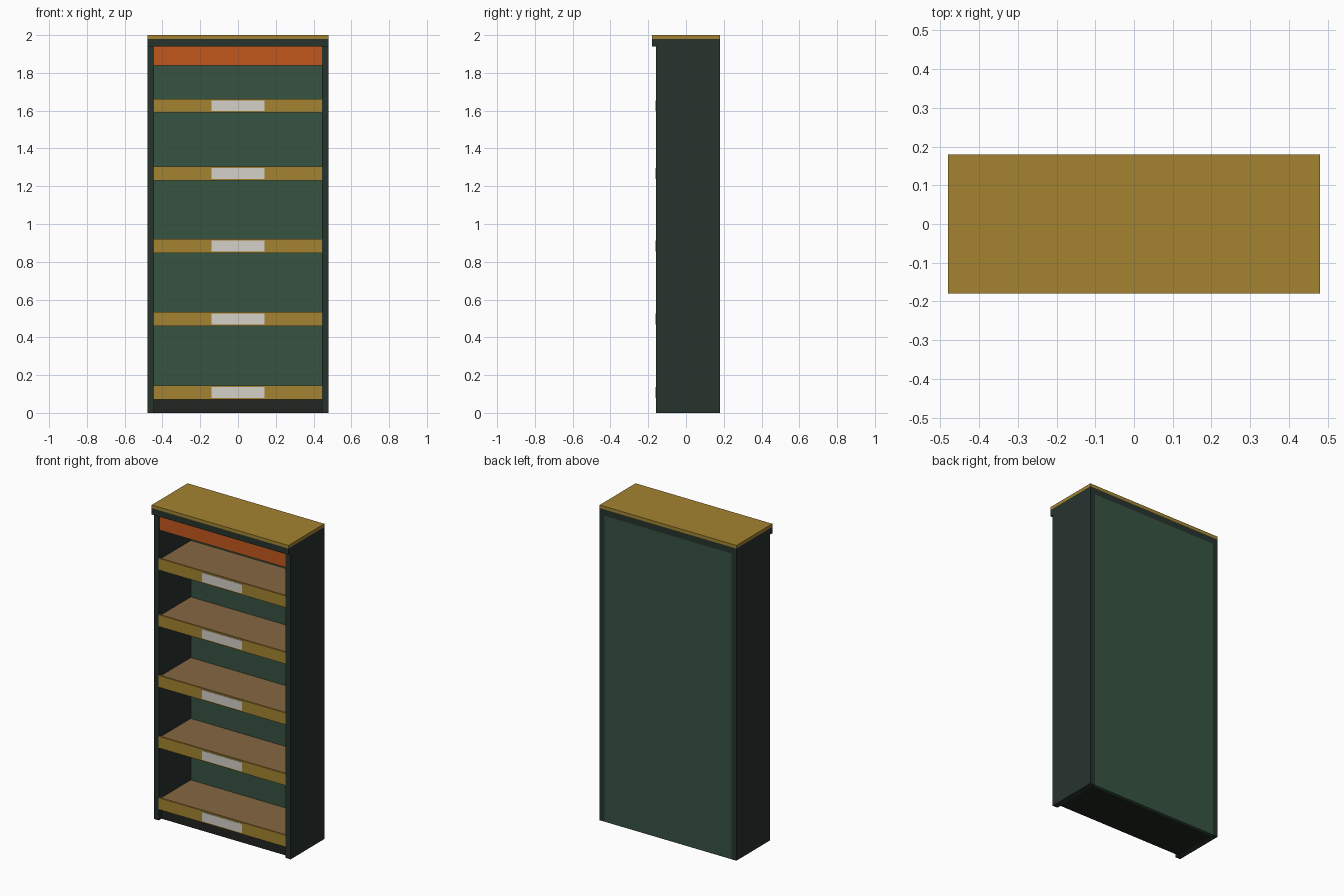
import bpy
import bmesh
from mathutils import Vector

if "Cube" in bpy.data.objects:
    bpy.data.objects.remove(bpy.data.objects["Cube"])


def material(name, rgb):
    m = bpy.data.materials.new(name)
    m.diffuse_color = (*rgb, 1.0)
    m.use_nodes = True
    m.node_tree.nodes["Principled BSDF"].inputs["Base Color"].default_value = m.diffuse_color
    return m


DARK = material("dark_green", (0.020, 0.033, 0.027))
GREEN = material("panel_green", (0.037, 0.087, 0.054))
GOLD = material("ochre_trim", (0.37, 0.23, 0.030))
WOOD = material("shelf_wood", (0.24, 0.135, 0.055))
ORANGE = material("header_orange", (0.55, 0.098, 0.012))
WHITE = material("label_white", (0.66, 0.63, 0.58))
BLACK = material("plinth_dark", (0.015, 0.018, 0.015))


def box(name, x, y, z, mat):
    """Box from (min, max) ranges on each axis."""
    lo, hi = Vector((x[0], y[0], z[0])), Vector((x[1], y[1], z[1]))
    centre = (lo + hi) / 2
    bm = bmesh.new()
    bmesh.ops.create_cube(bm, size=1.0)
    bmesh.ops.scale(bm, vec=hi - lo, verts=bm.verts)
    mesh = bpy.data.meshes.new(name)
    bm.to_mesh(mesh)
    bm.free()
    mesh.materials.append(mat)
    obj = bpy.data.objects.new(name, mesh)
    obj.location = centre
    bpy.context.collection.objects.link(obj)
    return obj


W, INNER = 0.48, 0.445      # outer and inner half widths
INSIDE = (-INNER, INNER)
BACK = 0.18
BACK_FACE = 0.163           # inner face of the back panel

# Carcass: sides, back and recessed plinth
box("left_side", (-W, -INNER), (-0.158, BACK), (0, 1.94), DARK)
box("right_side", (INNER, W), (-0.158, BACK), (0, 1.94), DARK)
box("back_panel", INSIDE, (BACK_FACE, BACK), (0, 1.94), GREEN)
box("plinth", INSIDE, (-0.13, BACK_FACE), (0, 0.07), BLACK)

# Overhanging crown with its top board, and the header strip below
box("crown", (-W, W), (-0.18, BACK), (1.94, 1.98), DARK)
box("top_board", (-W, W), (-0.18, BACK), (1.98, 2.0), GOLD)
box("header_strip", INSIDE, (-0.153, -0.135), (1.84, 1.94), ORANGE)

# Shelves, each with a front lip and a blank label plate
for i, z in enumerate((0.07, 0.46, 0.846, 1.231, 1.589), 1):
    top = z + 0.074
    box(f"shelf_{i}", INSIDE, (-0.148, BACK_FACE), (top - 0.035, top - 0.01), WOOD)
    box(f"shelf_lip_{i}", INSIDE, (-0.16, -0.148), (z, top), GOLD)
    box(f"label_plate_{i}", (-0.14, 0.14), (-0.162, -0.16),
        (z + 0.008, z + 0.066), WHITE)
